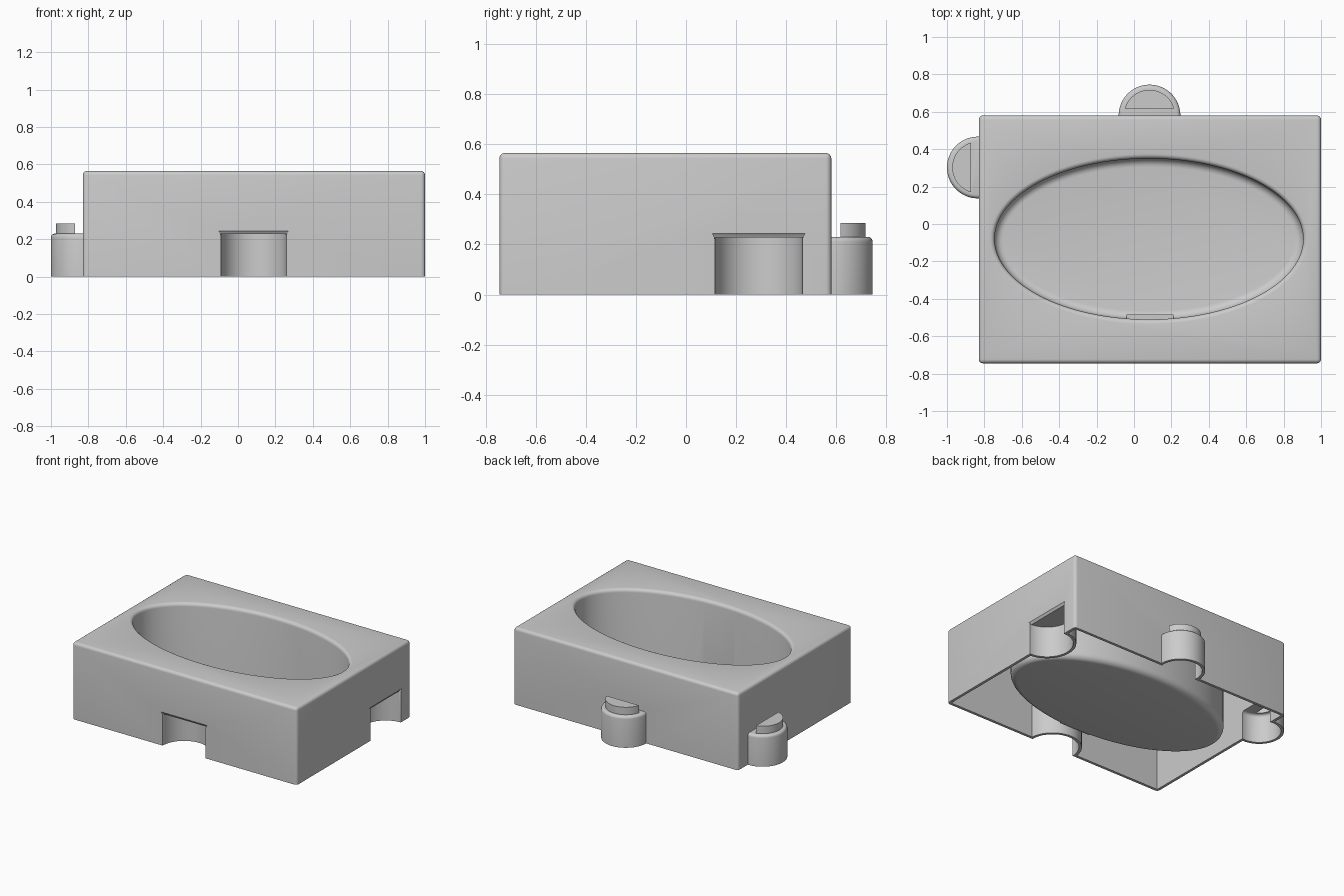
import bpy, bmesh
from math import sin, cos, pi, asin

cube = bpy.data.objects.get("Cube")
if cube:
    bpy.data.objects.remove(cube, do_unlink=True)

grey = bpy.data.materials.new("light_grey")
grey.use_nodes = True
colour = (0.6, 0.6, 0.6, 1)
grey.diffuse_color = colour
grey.node_tree.nodes["Principled BSDF"].inputs["Base Color"].default_value = colour

SKIN = 0.02                       # shell thickness
LOW = -0.05                       # parts start below ground, trimmed at the end
X0, X1, Y0, Y1, TOP = -0.83, 1.0, -0.745, 0.58, 0.565
# mating features: (centre x, centre y, outward direction)
KNOBS = [(0.083, Y1, (0, 1)), (X0 - 0.005, 0.302, (-1, 0))]
SOCKETS = [(0.083, Y0, (0, -1)), (X1, 0.29, (1, 0))]


def finish(bm, name):
    bmesh.ops.recalc_face_normals(bm, faces=bm.faces)
    mesh = bpy.data.meshes.new(name)
    bm.to_mesh(mesh)
    bm.free()
    ob = bpy.data.objects.new(name, mesh)
    bpy.context.collection.objects.link(ob)
    mesh.materials.append(grey)
    return ob


def loft(name, rings):
    """Closed solid through equal-length rings of points."""
    bm = bmesh.new()
    loops = [[bm.verts.new(p) for p in ring] for ring in rings]
    n = len(loops[0])
    for a, b in zip(loops, loops[1:]):
        for i in range(n):
            j = (i + 1) % n
            bm.faces.new((a[i], a[j], b[j], b[i]))
    bm.faces.new(loops[0])
    bm.faces.new(loops[-1])
    return finish(bm, name)


def ellipse(cx, cy, a, b, z, n):
    return [(cx + a * cos(2 * pi * i / n), cy + b * sin(2 * pi * i / n), z) for i in range(n)]


def box(name, x0, x1, y0, y1, z0, z1, bevel=0):
    ob = loft(name, [[(x0, y0, z), (x1, y0, z), (x1, y1, z), (x0, y1, z)] for z in (z0, z1)])
    if bevel:
        bm = bmesh.new()
        bm.from_mesh(ob.data)
        edges = [e for e in bm.edges if max(v.co.z for v in e.verts) > z0 + 0.01]
        bmesh.ops.bevel(bm, geom=edges, offset=bevel, segments=4, profile=0.5, affect='EDGES')
        bm.to_mesh(ob.data)
        bm.free()
    return ob


def combine(ob, other, operation):
    mod = ob.modifiers.new("join", 'BOOLEAN')
    mod.operation, mod.object, mod.solver = operation, other, 'EXACT'
    bpy.context.view_layer.objects.active = ob
    bpy.ops.object.modifier_apply(modifier=mod.name)
    bpy.data.objects.remove(other, do_unlink=True)


def place(c, u, out, z):
    """Point at u along the wall and out from it."""
    cx, cy, (dx, dy) = c
    return (cx - dy * u + dx * out, cy + dx * u + dy * out, z)


def knob(c, r, top, low):
    f = 0.02
    arc = [(r - f + f * cos(t * pi / 8), top - f + f * sin(t * pi / 8)) for t in range(5)]
    return loft("knob", [ellipse(c[0], c[1], q, q, z, 64) for q, z in [(r, low)] + arc])


def peg(c, r, inset, z0, z1):
    start = asin(inset / r)
    steps = [start + (pi - 2 * start) * i / 24 for i in range(25)]
    return loft("peg", [[place(c, r * cos(t), r * sin(t), z) for t in steps] for z in (z0, z1)])


def socket(c, r, top):
    return loft("socket", [ellipse(c[0], c[1], r, r, z, 64) for z in (LOW * 3, top)])


def socket_lip(c):
    def rect(u, inner, z):
        return [place(c, *p, z) for p in ((-u, inner), (u, inner), (u, 0.06), (-u, 0.06))]
    return loft("lip", [rect(0.174, -0.015, 0.218), rect(0.178, -0.01, 0.232), rect(0.188, 0.002, 0.247)])


def bowl(grow, floor, rim):
    f = 0.045
    prof = [(-f + f * sin(t * pi / 12), floor + f - f * cos(t * pi / 12)) for t in range(7)]
    if rim:
        q = 0.025
        prof += [(q - q * cos(t * pi / 10), TOP - q + q * sin(t * pi / 10)) for t in range(6)]
        prof.append((q, TOP + 0.1))
    else:
        prof.append((0, TOP + 0.1))
    return loft("bowl", [ellipse(0.08, -0.08, 0.825 + grow + o, 0.43 + grow + o, z, 128) for o, z in prof])


# Outer body with knobs and pegs
body = box("interlocking_tray", X0, X1, Y0, Y1, LOW, TOP, 0.022)
for c in KNOBS:
    combine(body, knob(c, 0.165, 0.23, LOW * 0.8), 'UNION')
    combine(body, peg(c, 0.137, 0.037, 0.1, 0.285), 'UNION')
for c in SOCKETS:
    combine(body, socket(c, 0.175, 0.228), 'DIFFERENCE')
    combine(body, socket_lip(c), 'DIFFERENCE')
combine(body, bowl(0, 0.05, True), 'DIFFERENCE')

# Hollow underside, leaving a thin skin around bowl and sockets
hollow = box("hollow", X0 + SKIN, X1 - SKIN, Y0 + SKIN, Y1 - SKIN, LOW * 2, TOP - SKIN)
for c in KNOBS:
    combine(hollow, knob(c, 0.165 - SKIN, 0.23 - SKIN, LOW * 1.8), 'UNION')
    combine(hollow, peg(c, 0.137 - SKIN, 0.037 + SKIN, 0.1, 0.285 - SKIN), 'UNION')
for c in SOCKETS:
    combine(hollow, socket(c, 0.175 + SKIN, 0.228 + SKIN), 'DIFFERENCE')
combine(hollow, bowl(SKIN, 0.03, False), 'DIFFERENCE')
combine(body, hollow, 'DIFFERENCE')

# Small step at the front of the bowl floor
combine(body, box("step", -0.04, 0.21, -0.517, -0.485, 0.04, 0.1), 'UNION')

# Trim flat at the ground
combine(body, box("trim", -2, 2, -2, 2, -1, 0), 'DIFFERENCE')

bpy.ops.object.select_all(action='DESELECT')
body.select_set(True)
bpy.context.view_layer.objects.active = body
bpy.ops.object.shade_smooth_by_angle(angle=0.6)
